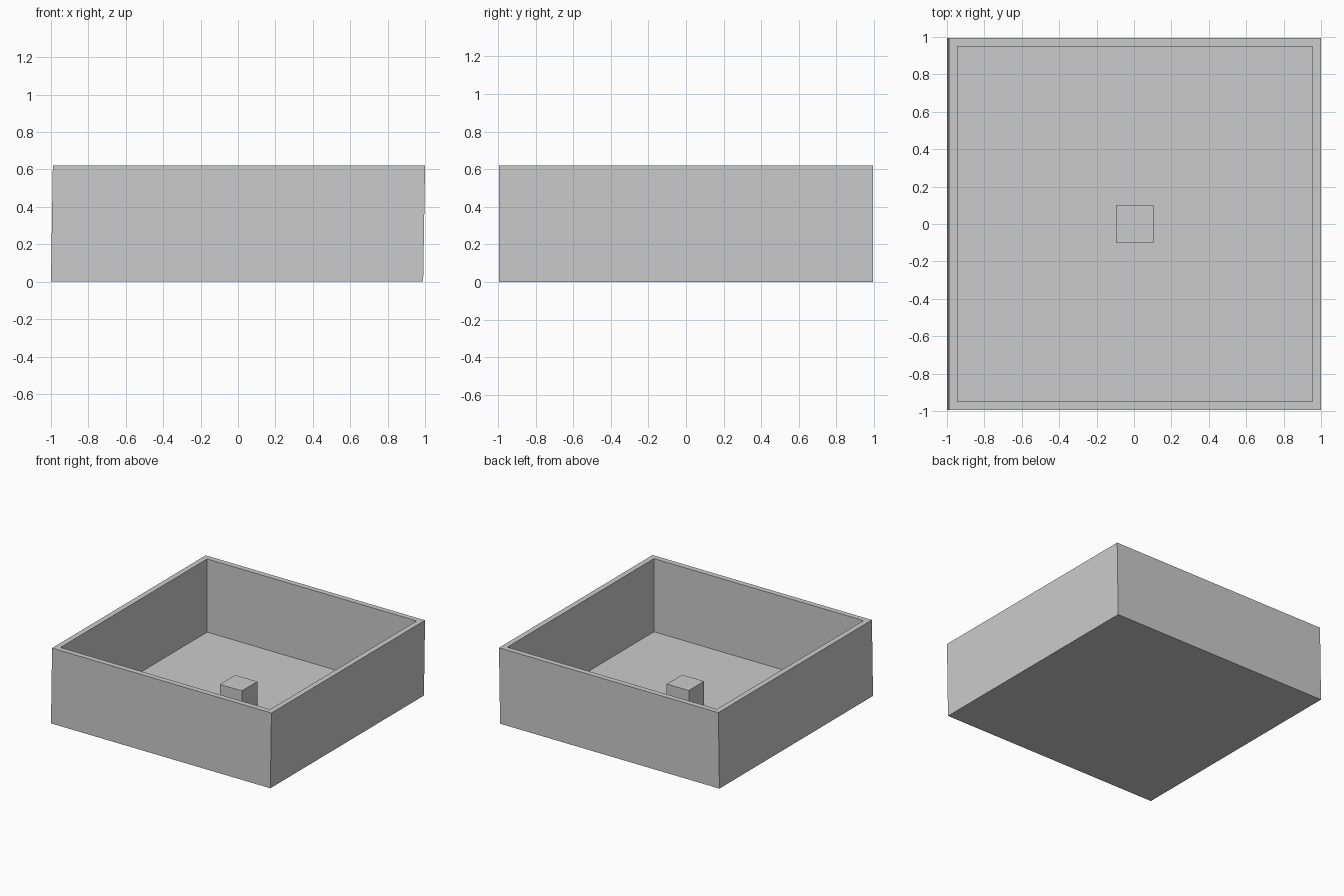
import bpy, bmesh

if "Cube" in bpy.data.objects:
    bpy.data.objects.remove(bpy.data.objects["Cube"])

HEIGHT, FLOOR = 0.62, 0.02
CX = 0.005  # cavity and block sit under the centre of the rim


def finish(bm, name):
    bmesh.ops.recalc_face_normals(bm, faces=bm.faces)
    mesh = bpy.data.meshes.new(name)
    bm.to_mesh(mesh)
    bm.free()
    obj = bpy.data.objects.new(name, mesh)
    bpy.context.collection.objects.link(obj)
    return obj


def ring(bm, cx, hx, hy, z):
    return [bm.verts.new((cx + sx * hx, sy * hy, z))
            for sx, sy in ((-1, -1), (1, -1), (1, 1), (-1, 1))]


# Open tray: very slightly leaning outer walls, straight cavity, thin floor
bm = bmesh.new()
rings = [ring(bm, -0.005, 0.995, 0.995, 0),
         ring(bm, CX, 0.995, 0.995, HEIGHT),
         ring(bm, CX, 0.95, 0.95, HEIGHT),
         ring(bm, CX, 0.95, 0.95, FLOOR)]
for a, b in zip(rings, rings[1:]):
    for i in range(4):
        j = (i + 1) % 4
        bm.faces.new((a[i], a[j], b[j], b[i]))
bm.faces.new(rings[0][::-1])
bm.faces.new(rings[-1])
finish(bm, "open_tray")

# Small cube standing in the middle of the floor
bm = bmesh.new()
bmesh.ops.create_cube(bm, size=0.2)
bmesh.ops.translate(bm, verts=bm.verts, vec=(CX, 0, FLOOR + 0.1))
finish(bm, "centre_block")
